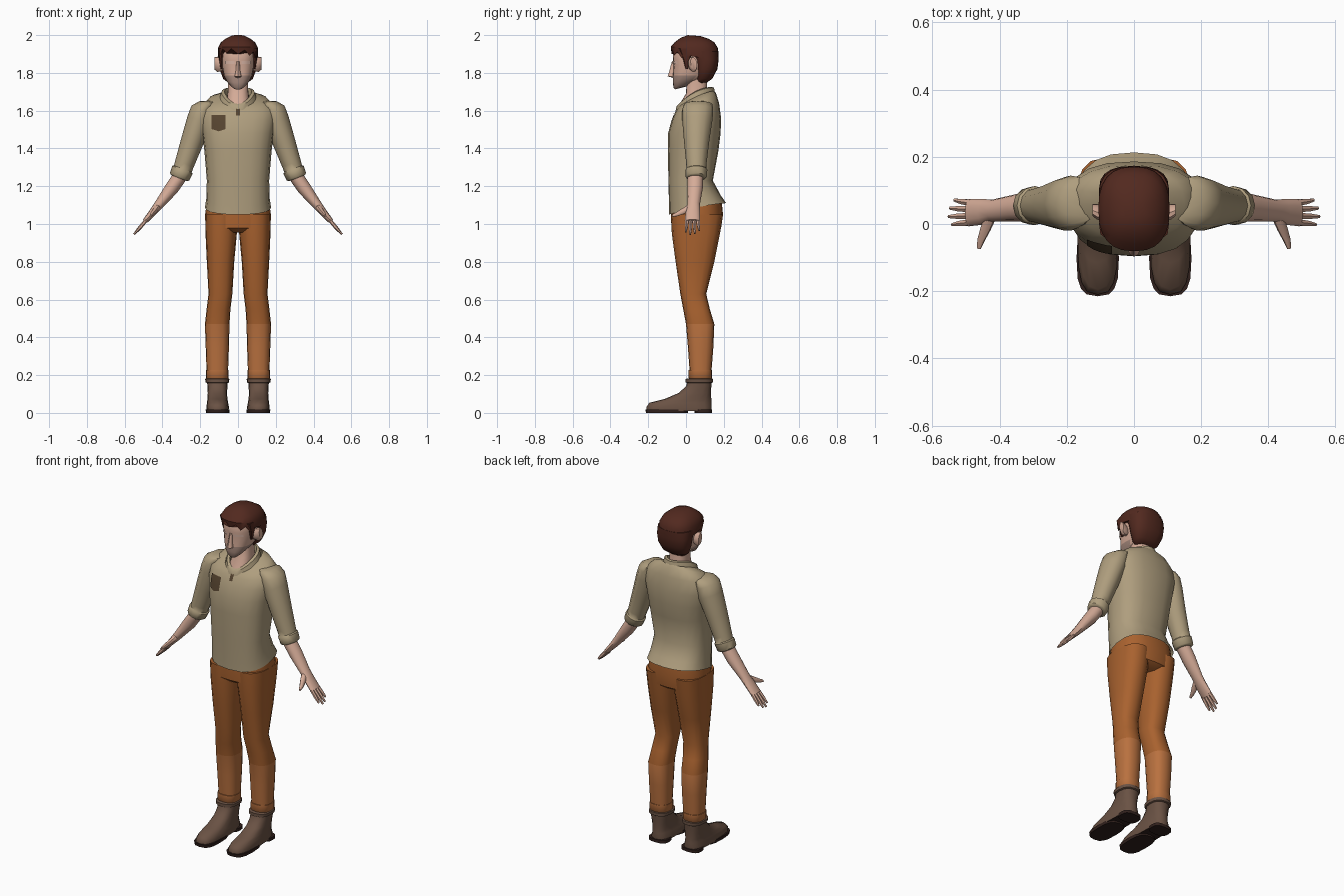
import bpy, bmesh, math
from mathutils import Vector


def material(name, hexcode):
    m = bpy.data.materials.new(name)
    rgb = [int(hexcode[i:i + 2], 16) / 255 for i in (0, 2, 4)]
    m.diffuse_color = [c / 12.92 if c < .04 else ((c + .055) / 1.055) ** 2.4 for c in rgb] + [1]
    return m


SKIN = material("skin", "D6AC98")
LID = material("pale_skin", "E2BDAC")
STUBBLE = material("stubble", "A88B7E")
HAIR = material("hair_brown", "52291F")
SHIRT = material("shirt_tan", "AF9E7E")
TROUSERS = material("trouser_orange", "A9622F")
TROUSERS_LOW = material("trouser_faded_orange", "B9713F")
BOOT = material("boot_brown", "6A5244")
SOLE = material("sole_dark", "30201C")
POCKET = material("pocket_brown", "55432F")


def power(v, p):
    return math.copysign(abs(v) ** (2 / p), v)


def level(zf, zb, hx, yf, yb, cx=0, p=2.5, n=20, bend=1.5):
    """Rounded ring, zf high at its front and zb high at its back."""
    pts = []
    for i in range(n):
        a = 2 * math.pi * i / n
        s = power(math.sin(a), p)
        t = (1 - s) / 2
        pts.append(Vector((cx + hx * power(math.cos(a), p), (yf + yb) / 2 + (yb - yf) / 2 * s,
                           zb - (zb - zf) * t ** bend)))
    return pts


def span(z, x0, x1, yf, yb, p=2.5, n=16):
    return level(z, z, (x1 - x0) / 2, yf, yb, (x0 + x1) / 2, p, n)


def tube(c, hu, hv, u, v=(0, 1, 0), n=12):
    c, u, v = Vector(c), Vector(u).normalized(), Vector(v).normalized()
    return [c + u * hu * math.cos(2 * math.pi * i / n) + v * hv * math.sin(2 * math.pi * i / n)
            for i in range(n)]


def make(name, lofts, mats, rule=None, mirror=False, caps=True, angle=45):
    """Build one object from lofts, each a list of rings."""
    bm = bmesh.new()
    for rings in lofts:
        rows = [[bm.verts.new(p) for p in r] for r in rings]
        n = len(rows[0])
        for a, b in zip(rows, rows[1:]):
            for i in range(n):
                bm.faces.new((a[i], a[(i + 1) % n], b[(i + 1) % n], b[i]))
        if caps:
            bm.faces.new(rows[0])
            bm.faces.new(rows[-1])
    bmesh.ops.recalc_face_normals(bm, faces=bm.faces)
    if rule:
        for f in bm.faces:
            f.material_index = rule(f.calc_center_median(), f.normal)
    return finish(name, bm, mats, mirror, angle)


def finish(name, bm, mats, mirror=False, angle=45):
    me = bpy.data.meshes.new(name)
    bm.to_mesh(me)
    bm.free()
    for m in mats:
        me.materials.append(m)
    me.shade_smooth()
    me.set_sharp_from_angle(angle=math.radians(angle))
    ob = bpy.data.objects.new(name, me)
    bpy.context.collection.objects.link(ob)
    if mirror:
        ob.modifiers.new("mirror", 'MIRROR').use_mirror_merge = False
    return ob


# Shirt body and collar
shirt = make("shirt", [[
    level(1.05, 1.11, .175, -.09, .213), level(1.10, 1.15, .168, -.09, .185),
    level(1.23, 1.23, .165, -.093, .142), level(1.39, 1.39, .178, -.096, .172),
    level(1.48, 1.48, .19, -.095, .183), level(1.55, 1.56, .203, -.075, .186),
    level(1.595, 1.64, .195, -.056, .175), level(1.61, 1.69, .15, -.046, .16),
    level(1.62, 1.705, .095, -.04, .15)]], [SHIRT], caps=False)
make("collar", [[level(1.60, 1.69, .098, -.055, .155, p=1.8, bend=2),
                 level(1.625, 1.722, .088, -.05, .148, p=1.8, bend=2),
                 level(1.635, 1.725, .072, -.036, .135, p=1.8, bend=2),
                 level(1.61, 1.69, .068, -.03, .125, p=1.8, bend=2)]], [SHIRT], caps=False)

# Sleeves with rolled cuffs
U = (.93, 0, .36)
make("sleeve", [[
    tube((.13, .065, 1.645), .02, .05, U), tube((.165, .065, 1.635), .042, .075, U),
    tube((.188, .062, 1.605), .062, .082, U), tube((.205, .06, 1.55), .066, .08, U),
    tube((.245, .056, 1.43), .06, .066, U), tube((.283, .055, 1.32), .052, .054, U),
    tube((.292, .055, 1.292), .05, .053, U), tube((.294, .055, 1.287), .058, .058, U),
    tube((.309, .054, 1.25), .055, .056, U), tube((.312, .053, 1.243), .046, .048, U)]],
    [SHIRT], mirror=True)

# Forearm, palm, fingers and thumb
W = (.77, 0, .64)
hand = [[tube((.295, .05, 1.27), .038, .042, W), tube((.35, .048, 1.19), .037, .041, W),
         tube((.42, .04, 1.10), .025, .033, W), tube((.45, .036, 1.063), .02, .038, W),
         tube((.492, .034, 1.015), .014, .041, W)]]
for y0, y1, reach in ((.063, .071, .047), (.044, .047, .06), (.024, .022, .064), (.005, -.002, .054)):
    hand.append([tube((.485, y0, 1.022), .01, .011, W, n=6),
                 tube((.485 + reach * .6, (y0 + y1) / 2, 1.022 - reach * .72), .01, .009, W, n=6),
                 tube((.487 + reach, y1, 1.02 - reach * 1.17), .005, .005, W, n=6)])
hand.append([tube((.425, .025, 1.092), .016, .018, W, (.6, .3, -.7), 8),
             tube((.442, -.015, 1.068), .013, .018, W, (.6, .3, -.7), 8),
             tube((.455, -.048, 1.052), .01, .012, W, (.6, .3, -.7), 8),
             tube((.462, -.073, 1.043), .005, .007, W, (.6, .3, -.7), 8)])
make("arm_and_hand", hand, [SKIN], mirror=True)

# Trousers: seat, legs and turned-up hems
make("trouser_seat", [[level(1.09, 1.13, .165, -.078, .188), level(1.05, 1.05, .174, -.08, .196),
                       level(.98, .98, .172, -.077, .186), level(.955, .955, .1, -.045, .15)]],
     [TROUSERS])
make("trouser_leg", [
    [span(1.05, .005, .174, -.08, .196), span(.95, .006, .172, -.075, .18),
     span(.8, .02, .165, -.055, .15), span(.63, .03, .156, -.03, .107),
     span(.55, .04, .166, -.015, .126), span(.47, .045, .175, 0, .15),
     span(.35, .048, .171, .01, .145), span(.21, .053, .166, .02, .134)],
    [span(.226, .056, .163, .02, .133), span(.226, .05, .17, .014, .138),
     span(.185, .05, .17, .014, .138), span(.178, .056, .163, .02, .132)]],
    [TROUSERS, TROUSERS_LOW], lambda c, n: int(c.z < .45), mirror=True)

# Boots with rolled tops and two-part soles
make("boot", [
    [span(.01, .05, .166, -.208, .134, 3), span(.03, .048, .168, -.21, .136, 3),
     span(.053, .052, .164, -.195, .136), span(.073, .056, .162, -.115, .134),
     span(.105, .058, .16, -.04, .132), span(.14, .056, .162, 0, .134),
     span(.17, .054, .164, .008, .136)],
    [span(.158, .054, .164, .006, .136), span(.162, .047, .172, -.002, .143),
     span(.18, .046, .174, -.002, .143), span(.183, .056, .163, .012, .132)]],
    [BOOT, SOLE], lambda c, n: int(c.z < .012), mirror=True)
make("boot_sole", [
    [span(0, .046, .17, -.212, .01, 3), span(.018, .045, .171, -.215, .01, 3)],
    [span(0, .048, .168, .045, .138, 3), span(.018, .048, .168, .045, .138, 3)]],
    [SOLE], mirror=True)

# Neck and head
make("neck", [[level(1.60, 1.62, .07, -.038, .13), level(1.64, 1.67, .06, -.03, .12),
               level(1.69, 1.72, .054, 0, .112), level(1.78, 1.78, .054, .005, .11)]], [SKIN])
make("head", [[
    level(1.712, 1.73, .026, -.058, .01), level(1.722, 1.745, .042, -.066, .04),
    level(1.75, 1.765, .062, -.07, .08), level(1.785, 1.785, .075, -.07, .11),
    level(1.84, 1.84, .086, -.066, .14), level(1.87, 1.87, .089, -.07, .15),
    level(1.93, 1.93, .088, -.066, .15), level(1.97, 1.97, .06, -.03, .11)]],
    [SKIN, STUBBLE], lambda c, n: int(c.z < 1.785 and c.y < .03))
make("nose", [[tube((0, -.055, 1.773), .012, .012, (1, 0, 0), n=8),
               tube((0, -.077, 1.782), .018, .02, (1, 0, 0), n=8),
               tube((0, -.072, 1.81), .012, .016, (1, 0, 0), n=8),
               tube((0, -.064, 1.86), .008, .011, (1, 0, 0), n=8)]], [SKIN])
make("ear", [[tube((.082, .03, 1.842), .02, .032, (0, 1, .2), (0, -.2, 1), 10),
              tube((.11, .036, 1.845), .023, .042, (0, 1, .2), (0, -.2, 1), 10),
              tube((.124, .042, 1.85), .017, .034, (0, 1, .2), (0, -.2, 1), 10)]],
     [SKIN], mirror=True)

# Hair: nape, cap with a ragged fringe, and sideburns
fringe = level(1.912, 1.87, .106, -.076, .173, n=24)
for i, p in enumerate(fringe):
    if p.y < -.02:
        p.z += (.014 if i % 2 else -.012) - .1 * p.x
nape = [level(1.742, 1.75, .05, .06, .112), level(1.765, 1.77, .078, .052, .14),
        level(1.82, 1.82, .098, .046, .166), level(1.87, 1.87, .104, .036, .173),
        level(1.915, 1.915, .104, .0, .172)]
cap = [fringe, level(1.938, 1.93, .106, -.081, .17, n=24), level(1.962, 1.962, .09, -.06, .15, n=24),
       level(1.985, 1.98, .065, -.03, .12, n=24), level(2.0, 1.995, .032, .01, .075, n=24)]
burn = [span(1.82, .082, .092, -.002, .01, n=8), span(1.87, .078, .1, -.015, .022, n=8),
        span(1.93, .07, .104, -.04, .04, n=8)]
mirrored_burn = [[Vector((-p.x, p.y, p.z)) for p in r] for r in burn]
make("hair", [nape, cap, burn, mirrored_burn], [HAIR], angle=40)


def plate(name, rows, mat, target):
    """Thin patch laid over the front of the target; rows are lists of (x, z)."""
    bm = bmesh.new()
    grid = [[bm.verts.new((x, -.3, z)) for x, z in r] for r in rows]
    for a, b in zip(grid, grid[1:]):
        for i in range(len(a) - 1):
            bm.faces.new((a[i], b[i], b[i + 1], a[i + 1]))
    ob = finish(name, bm, [mat])
    s = ob.modifiers.new("wrap", 'SHRINKWRAP')
    s.target = target
    s.wrap_method = 'PROJECT'
    s.use_project_y = True
    s.use_positive_direction = True
    s.wrap_mode = 'ABOVE_SURFACE'
    s.offset = .005
    return ob


# Chest pocket, placket tab and eyelids
px = (-.137, -.119, -.101, -.083, -.065)
plate("pocket", [[(x, z - d * drop) for x, d in zip(px, (0, .5, 1, .5, 0))]
                 for z, drop in ((1.575, 0), (1.55, 0), (1.525, .004), (1.502, .012))], POCKET, shirt)
plate("placket", [[(x, z) for x in (-.01, 0, .01)] for z in (1.61, 1.595, 1.572)], POCKET, shirt)
head = bpy.data.objects["head"]
for side, label in ((-1, "right"), (1, "left")):
    xs = sorted(side * x for x in (.018, .034, .05, .064))
    plate(label + "_eyelid", [[(x, z) for x in xs] for z in (1.862, 1.848)], LID, head)
